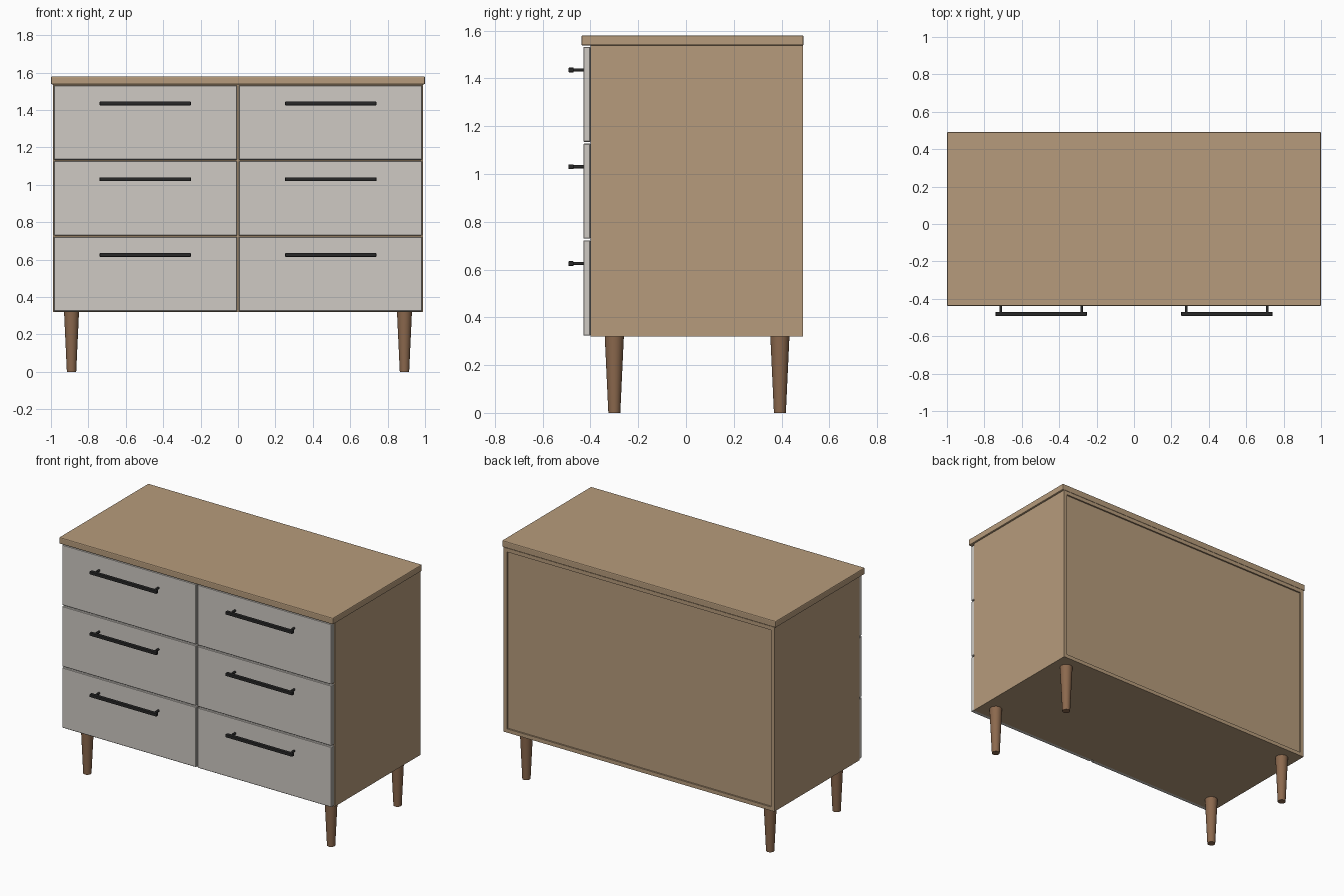
import bpy

if "Cube" in bpy.data.objects:
    bpy.data.objects.remove(bpy.data.objects["Cube"])


def material(name, rgb):
    m = bpy.data.materials.new(name)
    m.diffuse_color = (*rgb, 1)
    m.use_nodes = True
    m.node_tree.nodes["Principled BSDF"].inputs["Base Color"].default_value = m.diffuse_color
    return m


OAK = material("oak", (0.47, 0.33, 0.20))
GREY = material("painted_front", (0.62, 0.59, 0.55))
BLACK = material("black_metal", (0.02, 0.02, 0.02))
WALNUT = material("walnut", (0.26, 0.14, 0.075))


def finish(ob, name, mat):
    ob.name = name
    ob.data.materials.append(mat)
    return ob


def box(name, x, y, z, mat, bevel=0, segments=2):
    """Box from (min, max) pairs, with an optional rounded edge."""
    bpy.ops.mesh.primitive_cube_add(size=1, location=[(a + b) / 2 for a, b in (x, y, z)])
    ob = finish(bpy.context.object, name, mat)
    ob.scale = [b - a for a, b in (x, y, z)]
    bpy.ops.object.transform_apply(location=False, rotation=False, scale=True)
    if bevel:
        mod = ob.modifiers.new("edge", 'BEVEL')
        mod.width, mod.segments = bevel, segments
    return ob


def tube(name, loc, r1, r2, depth, mat, rot=(0, 0, 0), sides=24):
    bpy.ops.mesh.primitive_cone_add(vertices=sides, radius1=r1, radius2=r2,
                                    depth=depth, location=loc, rotation=rot)
    ob = finish(bpy.context.object, name, mat)
    bpy.ops.object.shade_smooth_by_angle()
    return ob


W, FRONT, BACK = 0.988, -0.40, 0.49
Z0, Z1, T = 0.32, 1.537, 0.025
PITCH, FRONT_H, GAP = 0.405, 0.398, 0.005

# Top slab
box("top_slab", (-1, 1), (-0.438, 0.492), (Z1, 1.58), OAK, 0.006)

# Carcass panels, with the back panel slightly recessed
for s, side in ((-1, "left"), (1, "right")):
    box(f"{side}_side_panel", sorted((s * W, s * (W - T))), (FRONT, BACK), (Z0, Z1), OAK)
inner = (-W + T, W - T)
box("bottom_panel", inner, (FRONT, BACK), (Z0, Z0 + T), OAK)
box("upper_panel", inner, (FRONT, BACK), (Z1 - T, Z1), OAK)
box("back_panel", inner, (BACK - 0.03, BACK - 0.01), (Z0 + T, Z1 - T), OAK)
box("centre_divider", (-T / 2, T / 2), (FRONT, BACK - 0.03), (Z0 + T, Z1 - T), OAK)

for row in range(3):
    z = Z0 + 0.004 + row * PITCH
    # Rail behind the gap between drawers
    if row:
        for s in (-1, 1):
            box("drawer_rail", sorted((s * T / 2, s * (W - T))), (FRONT, BACK - 0.03),
                (z - 0.016, z + 0.009), OAK)
    for s in (-1, 1):
        # Drawer front
        box("drawer_front", sorted((s * GAP, s * 0.984)), (-0.43, FRONT),
            (z, z + FRONT_H), GREY, 0.003, 1)
        # Bar handle on two posts
        cx, hz = s * 0.496, z + 0.301
        box("handle_bar", (cx - 0.244, cx + 0.244), (-0.492, -0.470),
            (hz - 0.01, hz + 0.01), BLACK, 0.003)
        for dx in (-0.216, 0.216):
            tube("handle_post", (cx + dx, -0.452, hz), 0.007, 0.007, 0.05, BLACK,
                 (1.5708, 0, 0), 16)

# Tapered legs
for s in (-1, 1):
    for y, name in ((-0.30, "front_leg"), (0.393, "back_leg")):
        tube(name, (s * 0.89, y, Z0 / 2), 0.025, 0.04, Z0, WALNUT)
